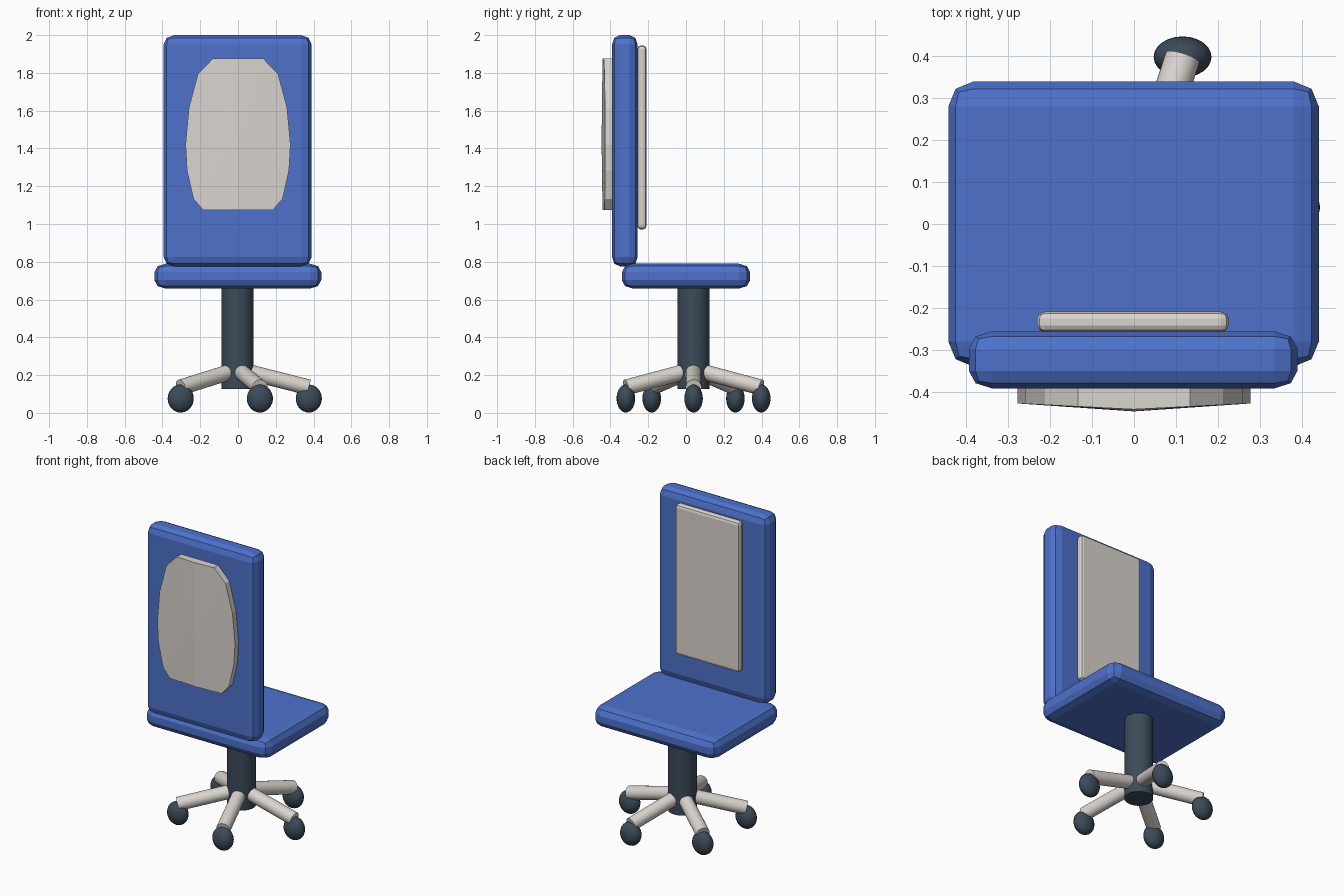
import bpy, bmesh, math
from mathutils import Vector

if "Cube" in bpy.data.objects:
    bpy.data.objects.remove(bpy.data.objects["Cube"])


def material(name, rgb):
    m = bpy.data.materials.new(name)
    m.diffuse_color = (*rgb, 1)
    m.use_nodes = True
    m.node_tree.nodes["Principled BSDF"].inputs["Base Color"].default_value = m.diffuse_color
    return m


BLUE = material("blue upholstery", (0.075, 0.165, 0.60))
PALE = material("pale grey", (0.70, 0.66, 0.62))
DARK = material("dark slate", (0.045, 0.07, 0.10))


def add_object(name, bm, mat, smooth=False):
    bmesh.ops.recalc_face_normals(bm, faces=bm.faces)
    me = bpy.data.meshes.new(name)
    bm.to_mesh(me)
    bm.free()
    ob = bpy.data.objects.new(name, me)
    bpy.context.collection.objects.link(ob)
    me.materials.append(mat)
    if smooth:
        bpy.ops.object.select_all(action='DESELECT')
        ob.select_set(True)
        bpy.context.view_layer.objects.active = ob
        bpy.ops.object.shade_smooth_by_angle(angle=math.radians(40))
    return ob


def cushion(name, lo, hi, bevel, mat):
    """Box between two corners, edges rounded in two flat steps; bevel is per axis."""
    lo, hi, bevel = Vector(lo), Vector(hi), Vector(bevel)
    bm = bmesh.new()
    bmesh.ops.create_cube(bm, size=1)
    size = hi - lo
    # Work in units of the bevel width, then stretch to the final size
    bmesh.ops.scale(bm, verts=bm.verts, vec=[s / b for s, b in zip(size, bevel)])
    bmesh.ops.bevel(bm, geom=bm.edges[:], offset=1, segments=2,
                    profile=0.5, affect='EDGES')
    bmesh.ops.scale(bm, verts=bm.verts, vec=bevel)
    bmesh.ops.translate(bm, verts=bm.verts, vec=(lo + hi) / 2)
    return add_object(name, bm, mat)


def rod(name, start, end, radius, mat):
    start, end = Vector(start), Vector(end)
    axis = end - start
    bm = bmesh.new()
    bmesh.ops.create_cone(bm, cap_ends=True, segments=32, radius1=radius,
                          radius2=radius, depth=axis.length)
    bmesh.ops.rotate(bm, verts=bm.verts, matrix=axis.to_track_quat('Z', 'Y').to_matrix())
    bmesh.ops.translate(bm, verts=bm.verts, vec=(start + end) / 2)
    return add_object(name, bm, mat, True)


# Seat, backrest and the thin panel behind the backrest
cushion("seat", (-0.443, -0.34, 0.658), (0.441, 0.34, 0.79), (0.06, 0.06, 0.045), BLUE)
cushion("backrest", (-0.394, -0.392, 0.776), (0.39, -0.256, 2.0), (0.055, 0.042, 0.05), BLUE)
cushion("rear_panel", (-0.231, -0.258, 0.972), (0.226, -0.209, 1.945), (0.02, 0.016, 0.02), PALE)

# Faceted front pad: outline fanned to a slightly proud centre
half = [(0, 1.876), (0.133, 1.876), (0.212, 1.795), (0.26, 1.615), (0.278, 1.42),
        (0.27, 1.283), (0.236, 1.133), (0.185, 1.075), (0, 1.075)]
outline = half + [(-x, z) for x, z in half[-2:0:-1]]
bm = bmesh.new()
rim = [bm.verts.new((x, -0.442 + 0.014 * abs(x) / 0.278, z)) for x, z in outline]
back = [bm.verts.new((x, -0.38, z)) for x, z in outline]
centre = bm.verts.new((0, -0.447, 1.44))
n = len(outline)
for i in range(n):
    j = (i + 1) % n
    bm.faces.new((rim[i], rim[j], centre))
    bm.faces.new((rim[i], back[i], back[j], rim[j]))
bm.faces.new(back)
add_object("front_pad", bm, PALE)

# Column, with five legs and casters around it
HUB_Y = 0.04
rod("column", (-0.003, HUB_Y, 0.127), (-0.003, HUB_Y, 0.70), 0.085, DARK)
for i in range(5):
    a = math.radians(72 * i)
    c, s = math.cos(a), math.sin(a)
    rod(f"leg_{i + 1}", (0.02 * c, HUB_Y + 0.02 * s, 0.225),
        (0.375 * c, HUB_Y + 0.375 * s, 0.135), 0.042, PALE)
    bm = bmesh.new()
    bmesh.ops.create_uvsphere(bm, u_segments=24, v_segments=16, radius=1)
    bmesh.ops.scale(bm, verts=bm.verts, vec=(0.069, 0.049, 0.074))
    bmesh.ops.translate(bm, verts=bm.verts, vec=(0.375 * c, HUB_Y + 0.375 * s * 1.005, 0.076))
    add_object(f"caster_{i + 1}", bm, DARK, True)
